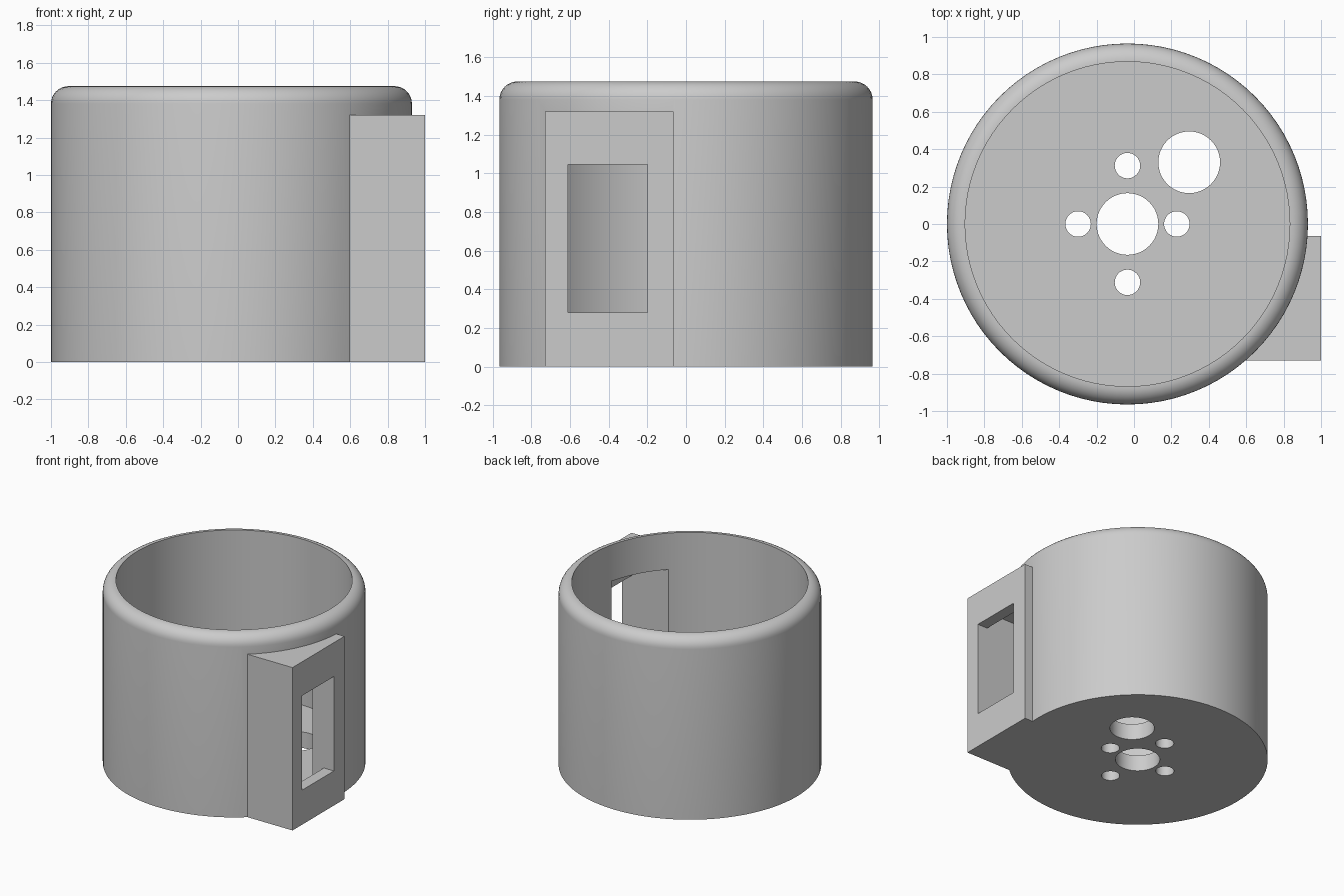
import bpy, bmesh, math
from mathutils import Matrix, Vector

if "Cube" in bpy.data.objects:
    bpy.data.objects.remove(bpy.data.objects["Cube"], do_unlink=True)

CX = -0.035                      # axis of the cup
R_OUT, R_IN = 0.965, 0.868
HEIGHT, FLOOR, FILLET = 1.475, 0.13, 0.094
SEGMENTS = 96

grey = bpy.data.materials.new("light grey")
grey.use_nodes = True
COLOUR = (0.6, 0.6, 0.6, 1.0)
grey.diffuse_color = COLOUR
grey.node_tree.nodes["Principled BSDF"].inputs["Base Color"].default_value = COLOUR


def add_object(name, bm):
    bmesh.ops.recalc_face_normals(bm, faces=bm.faces)
    mesh = bpy.data.meshes.new(name)
    bm.to_mesh(mesh)
    bm.free()
    mesh.materials.append(grey)
    ob = bpy.data.objects.new(name, mesh)
    bpy.context.collection.objects.link(ob)
    return ob


def box(name, x0, x1, y0, y1, z0, z1):
    bm = bmesh.new()
    centre = Vector((x0 + x1, y0 + y1, z0 + z1)) / 2
    size = (x1 - x0, y1 - y0, z1 - z0, 1)
    bmesh.ops.create_cube(bm, size=1, matrix=Matrix.Translation(centre) @ Matrix.Diagonal(size))
    return add_object(name, bm)


def cylinder(name, x, y, r, z0, z1, segments=48):
    bm = bmesh.new()
    bmesh.ops.create_cone(bm, cap_ends=True, segments=segments, radius1=r, radius2=r,
                          depth=z1 - z0, matrix=Matrix.Translation((x, y, (z0 + z1) / 2)))
    return add_object(name, bm)


def lathe(name, profile):
    """Stack rings of (radius, height) around the cup axis and cap both ends."""
    bm = bmesh.new()
    rings = []
    for r, z in profile:
        rings.append([bm.verts.new((CX + r * math.cos(a), r * math.sin(a), z))
                      for a in (2 * math.pi * i / SEGMENTS for i in range(SEGMENTS))])
    for low, high in zip(rings, rings[1:]):
        for i in range(SEGMENTS):
            j = (i + 1) % SEGMENTS
            bm.faces.new((low[i], low[j], high[j], high[i]))
    bm.faces.new(rings[0][::-1])
    bm.faces.new(rings[-1])
    return add_object(name, bm)


def combine(target, tool, operation):
    """Apply a boolean and remove the tool."""
    tool.hide_render = True
    mod = target.modifiers.new("boolean", 'BOOLEAN')
    mod.operation = operation
    mod.solver = 'EXACT'
    mod.object = tool
    bpy.ops.object.select_all(action='DESELECT')
    bpy.context.view_layer.objects.active = target
    target.select_set(True)
    bpy.ops.object.modifier_apply(modifier=mod.name)
    bpy.data.objects.remove(tool, do_unlink=True)


# Outer body with a rounded rim
profile = [(R_OUT, 0)]
for k in range(9):
    a = math.pi / 2 * k / 8
    profile.append((R_OUT - FILLET + FILLET * math.cos(a),
                    HEIGHT - FILLET + FILLET * math.sin(a)))
housing = lathe("cup_housing", profile)

# Square side block
combine(housing, box("side_block", 0.4, 1.0, -0.73, -0.065, 0, 1.32), 'UNION')

# Hollow interior
combine(housing, cylinder("interior", CX, 0, R_IN, FLOOR, 2, SEGMENTS), 'DIFFERENCE')

# Recess behind the side block's lip, and the smaller window through the lip
combine(housing, box("recess", 0.3, 0.91, -0.61, -0.20, 0.15, 1.18), 'DIFFERENCE')
combine(housing, box("window", 0.5, 1.2, -0.61, -0.20, 0.28, 1.045), 'DIFFERENCE')

# Floor holes: centre, cable hole, and four screw holes
holes = [(CX, 0, 0.165), (0.295, 0.33, 0.165)]
for s in (-1, 1):
    holes += [(CX + s * 0.264, 0, 0.068), (CX, s * 0.312, 0.068)]
for x, y, r in holes:
    combine(housing, cylinder("hole", x, y, r, -0.2, 0.4), 'DIFFERENCE')

bpy.ops.object.shade_smooth_by_angle(angle=math.radians(30))
